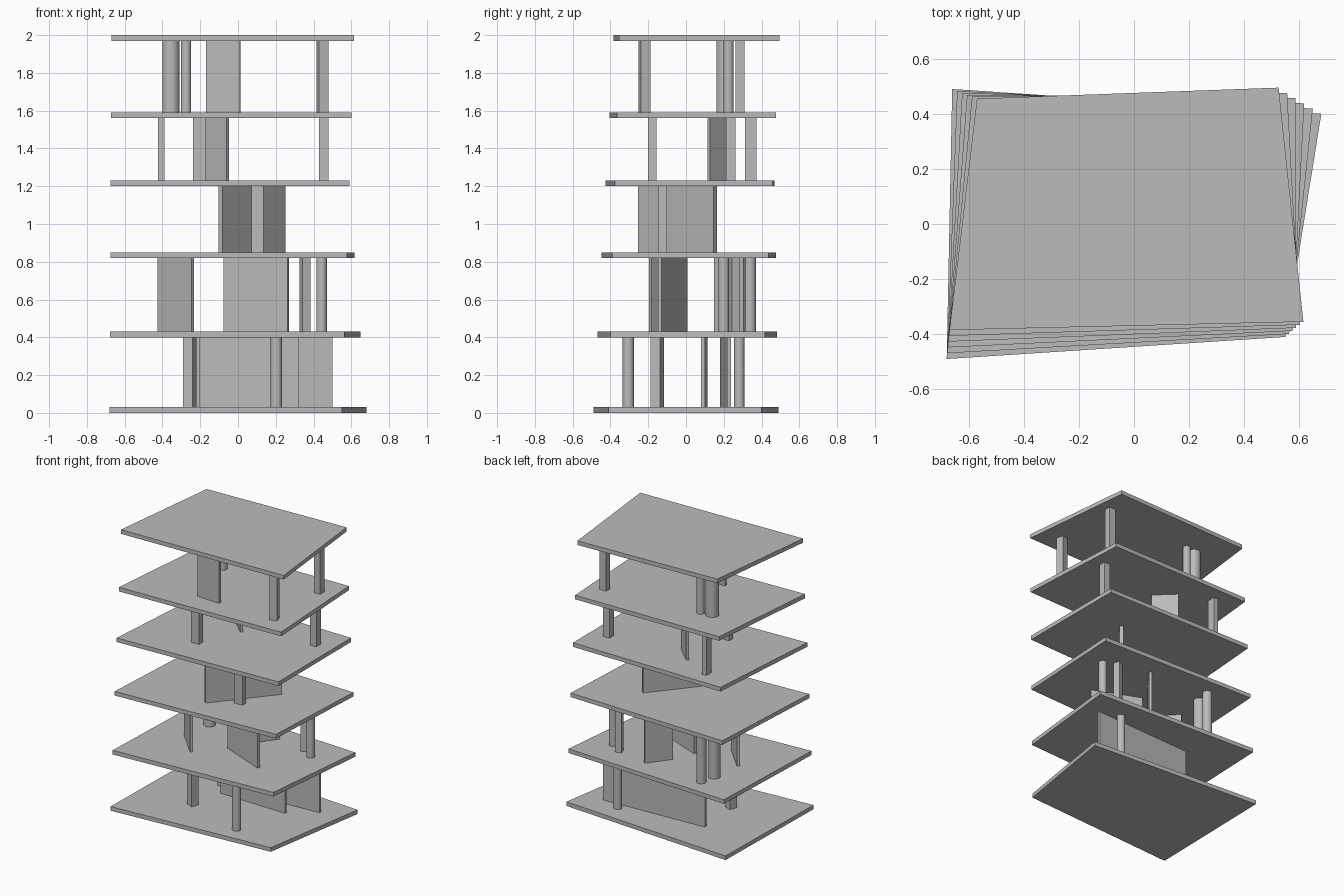
import bpy
import bmesh
import math
from mathutils import Vector, Matrix

cube = bpy.data.objects.get("Cube")
if cube:
    bpy.data.objects.remove(cube, do_unlink=True)

concrete = bpy.data.materials.new("concrete_grey")
concrete.use_nodes = True
grey = (0.5, 0.5, 0.5, 1)
concrete.diffuse_color = grey
concrete.node_tree.nodes["Principled BSDF"].inputs["Base Color"].default_value = grey

SLAB = 0.03
LEVELS = [0, 0.40, 0.82, 1.20, 1.56, 1.97]


def add_object(name, bm):
    mesh = bpy.data.meshes.new(name)
    bmesh.ops.recalc_face_normals(bm, faces=bm.faces)
    bm.to_mesh(mesh)
    bm.free()
    mesh.materials.append(concrete)
    obj = bpy.data.objects.new(name, mesh)
    bpy.context.collection.objects.link(obj)
    return obj


def prism(name, outline, bottom, top):
    """Extrude a flat outline upwards."""
    bm = bmesh.new()
    base = bm.faces.new([bm.verts.new((p[0], p[1], bottom)) for p in outline])
    up = bmesh.ops.extrude_face_region(bm, geom=[base], use_keep_orig=True)
    verts = [g for g in up["geom"] if isinstance(g, bmesh.types.BMVert)]
    bmesh.ops.translate(bm, verts=verts, vec=(0, 0, top - bottom))
    return add_object(name, bm)


def storey(floor):
    return LEVELS[floor] + SLAB, LEVELS[floor + 1]


def wall(floor, start, end, thick=0.02):
    a, b = Vector(start), Vector(end)
    side = (b - a).orthogonal().normalized() * thick / 2
    prism(f"wall_floor_{floor}", [a - side, b - side, b + side, a + side], *storey(floor))


def square_column(floor, centre, size, angle=0):
    turn = Matrix.Rotation(math.radians(angle), 2)
    w, d = size[0] / 2, size[1] / 2
    corners = [(-w, -d), (w, -d), (w, d), (-w, d)]
    prism(f"square_column_floor_{floor}",
          [Vector(centre) + turn @ Vector(c) for c in corners], *storey(floor))


def round_column(floor, centre, radius, sides=24):
    ring = [(centre[0] + radius * math.cos(i * math.tau / sides),
             centre[1] + radius * math.sin(i * math.tau / sides)) for i in range(sides)]
    obj = prism(f"round_column_floor_{floor}", ring, *storey(floor))
    bpy.ops.object.select_all(action="DESELECT")
    obj.select_set(True)
    bpy.context.view_layer.objects.active = obj
    bpy.ops.object.shade_smooth_by_angle(angle=math.radians(30))


# Slabs: the outline blends evenly from the lowest to the highest
low = [(-0.68, -0.49), (0.55, -0.41), (0.68, 0.40), (-0.66, 0.49)]
high = [(-0.67, -0.385), (0.615, -0.355), (0.525, 0.495), (-0.57, 0.455)]
for i, z in enumerate(LEVELS):
    outline = [Vector(a).lerp(Vector(b), i / 5) for a, b in zip(low, high)]
    prism(f"slab_{i}", outline, z, z + SLAB)

# Ground storey
wall(0, (-0.205, 0.105), (0.32, 0.09))
wall(0, (-0.29, 0.19), (0.50, 0.228))
square_column(0, (-0.255, -0.152), (0.055, 0.055), -22)
round_column(0, (0.203, -0.305), 0.03)
round_column(0, (0.35, 0.282), 0.028)

# First storey
wall(1, (-0.42, 0.0), (-0.24, -0.19))
wall(1, (-0.073, 0.0), (0.265, -0.14))
wall(1, (0.0, 0.155), (0.115, 0.31))
square_column(1, (0.355, 0.257), (0.045, 0.045), 20)
round_column(1, (0.443, 0.20), 0.028)
round_column(1, (-0.36, 0.338), 0.033)
round_column(1, (-0.385, 0.225), 0.04)

# Second storey
wall(2, (-0.093, -0.245), (0.24, 0.155), 0.03)
square_column(2, (0.103, -0.122), (0.065, 0.045))

# Third storey
wall(3, (-0.185, 0.245), (-0.055, 0.12))
square_column(3, (-0.205, -0.178), (0.065, 0.045))
square_column(3, (0.455, 0.237), (0.05, 0.052))
square_column(3, (-0.407, 0.342), (0.035, 0.06))

# Top storey
wall(4, (-0.168, -0.215), (0.012, -0.225))
square_column(4, (0.447, -0.22), (0.053, 0.053), 15)
square_column(4, (0.45, 0.286), (0.05, 0.048))
round_column(4, (-0.355, 0.206), 0.045)
round_column(4, (-0.275, 0.225), 0.027)
